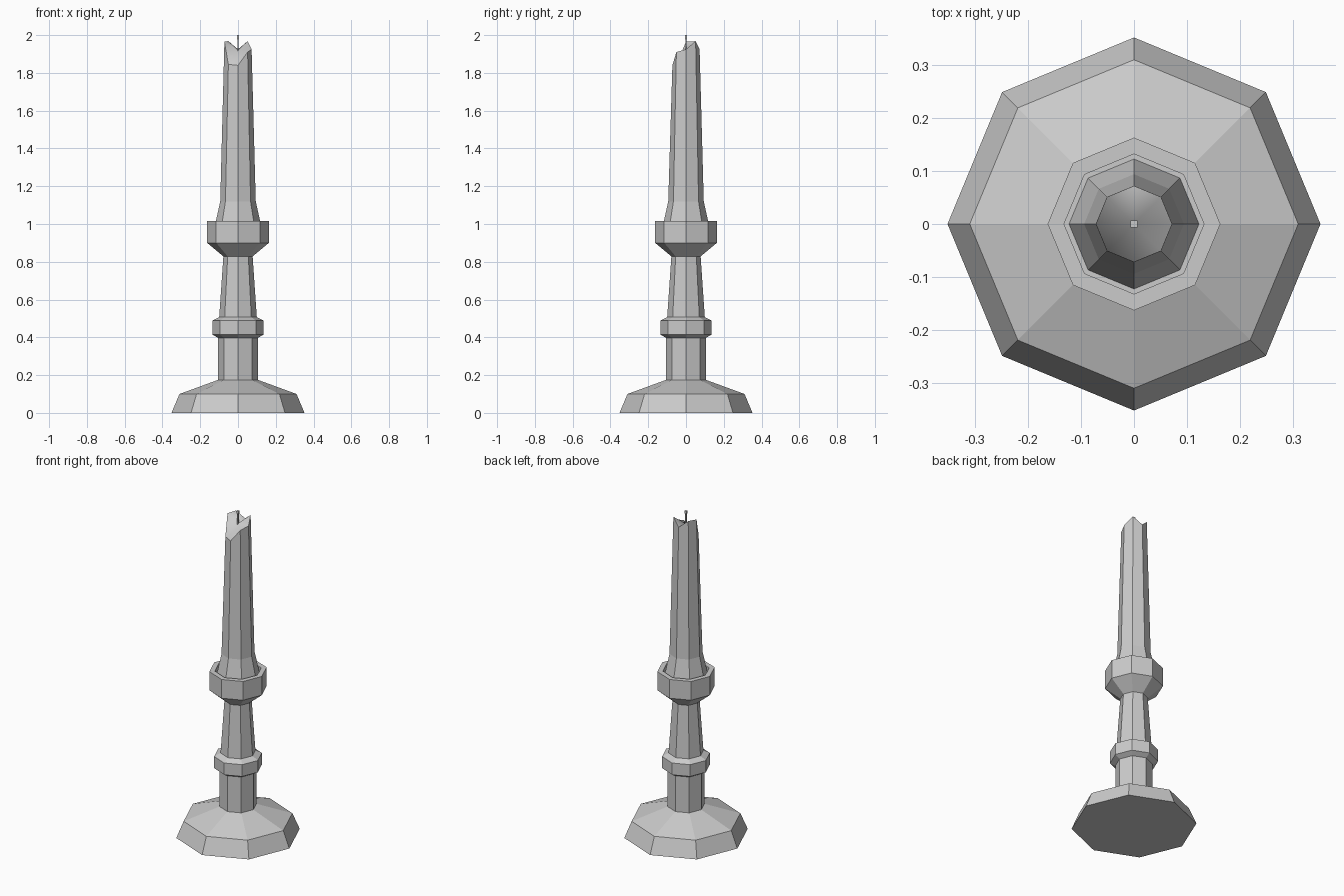
import bpy, bmesh
from math import cos, sin, pi

cube = bpy.data.objects.get("Cube")
if cube:
    bpy.data.objects.remove(cube)

grey = bpy.data.materials.new("plain grey")
grey.use_nodes = True
grey.diffuse_color = (0.6, 0.6, 0.6, 1)
grey.node_tree.nodes["Principled BSDF"].inputs["Base Color"].default_value = (0.6, 0.6, 0.6, 1)

SIDES = 8


def ring(bm, radius, heights, sides=SIDES, turn=0.0):
    return [bm.verts.new((radius * cos(2 * pi * i / sides + turn),
                          radius * sin(2 * pi * i / sides + turn), heights[i]))
            for i in range(sides)]


def bridge(bm, low, high):
    n = len(low)
    for i in range(n):
        j = (i + 1) % n
        bm.faces.new((low[i], low[j], high[j], high[i]))


def finish(bm, name):
    bmesh.ops.recalc_face_normals(bm, faces=bm.faces)
    mesh = bpy.data.meshes.new(name)
    bm.to_mesh(mesh)
    bm.free()
    mesh.materials.append(grey)
    obj = bpy.data.objects.new(name, mesh)
    bpy.context.collection.objects.link(obj)
    return obj


def lathe(name, profile, sides=SIDES, turn=0.0):
    """Faceted turning from (radius, height) pairs, capped at both ends."""
    bm = bmesh.new()
    rings = [ring(bm, r, [z] * sides, sides, turn) for r, z in profile]
    for low, high in zip(rings, rings[1:]):
        bridge(bm, low, high)
    bm.faces.new(rings[0])
    bm.faces.new(rings[-1])
    return finish(bm, name)


# Holder, from the foot up to the recessed cup
lathe("foot", [(0.352, 0), (0.31, 0.1), (0.105, 0.175)])
lathe("lower_stem", [(0.105, 0.17), (0.105, 0.405)])
lathe("collar", [(0.105, 0.397), (0.136, 0.415), (0.136, 0.488), (0.1, 0.507)])
lathe("upper_stem", [(0.1, 0.5), (0.077, 0.835)])
lathe("cup", [(0.077, 0.828), (0.163, 0.9), (0.163, 1.016),
              (0.132, 1.016), (0.132, 0.99)])

# Candle with a broken, uneven rim and a soft hollow top
bm = bmesh.new()
rim_heights = [1.925, 1.968, 1.925, 1.968, 1.965, 1.845, 1.84, 1.91]
base = ring(bm, 0.123, [0.988] * SIDES)
waist = ring(bm, 0.094, [1.12] * SIDES)
rim = ring(bm, 0.072, rim_heights)
bridge(bm, base, waist)
bridge(bm, waist, rim)
bm.faces.new(base)
centre = bm.verts.new((0, 0, 1.92))
for i in range(SIDES):
    face = bm.faces.new((rim[i], rim[(i + 1) % SIDES], centre))
    face.smooth = True
for v in rim:
    for e in v.link_edges:
        if e.other_vert(v) in rim:
            e.smooth = False
finish(bm, "candle")

# Wick
lathe("wick", [(0.005, 1.9), (0.005, 1.975), (0.009, 1.988), (0.009, 2.0)],
      sides=4, turn=pi / 4)
